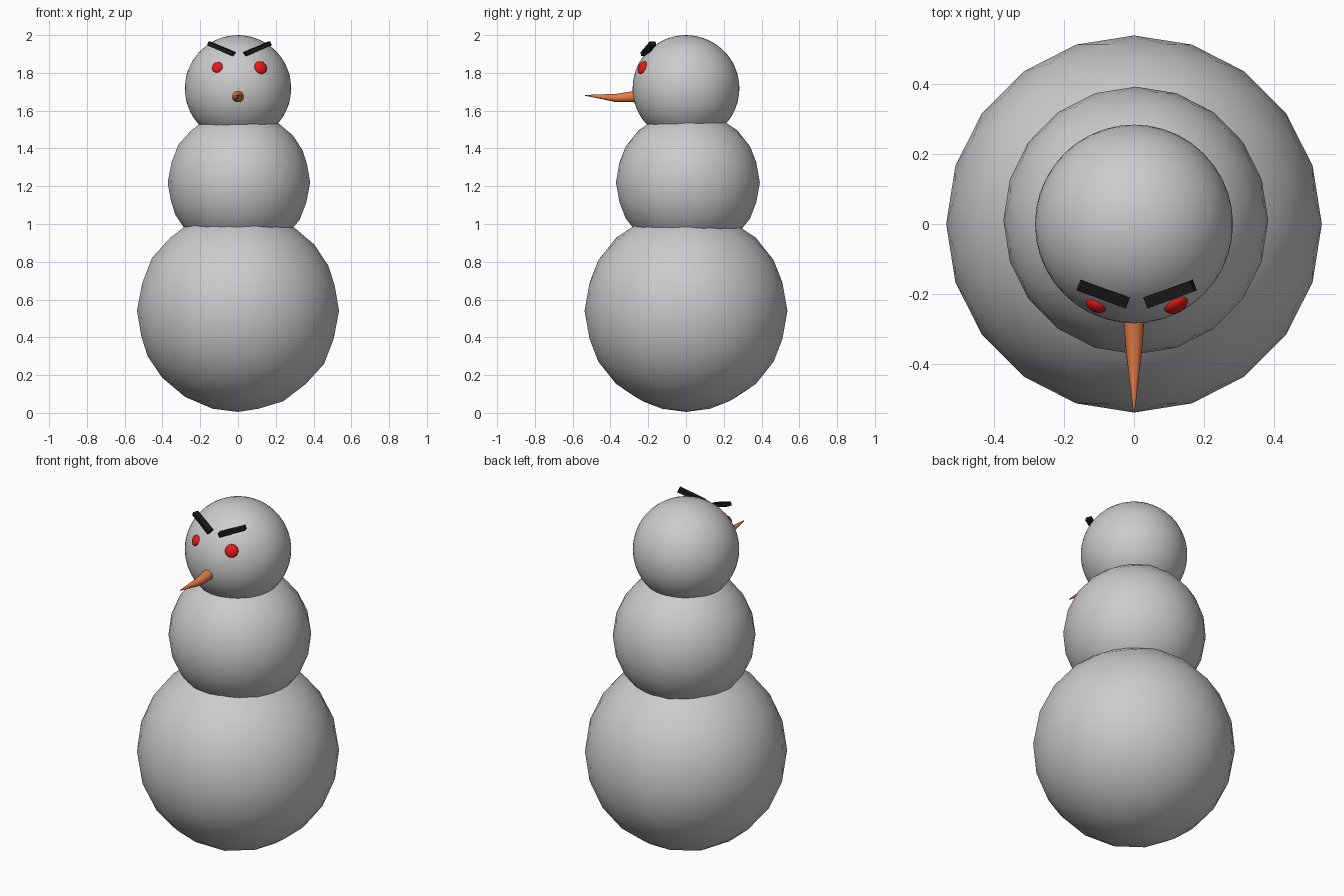
import bpy, bmesh, math
from mathutils import Vector, Matrix

if "Cube" in bpy.data.objects:
    bpy.data.objects.remove(bpy.data.objects["Cube"])


def material(name, rgb):
    m = bpy.data.materials.new(name)
    m.diffuse_color = (*rgb, 1)
    m.use_nodes = True
    m.node_tree.nodes["Principled BSDF"].inputs["Base Color"].default_value = m.diffuse_color
    return m


def finish(bm, name, mat=None, smooth_angle=None):
    bmesh.ops.recalc_face_normals(bm, faces=bm.faces)
    mesh = bpy.data.meshes.new(name)
    bm.to_mesh(mesh)
    bm.free()
    ob = bpy.data.objects.new(name, mesh)
    bpy.context.collection.objects.link(ob)
    if mat:
        mesh.materials.append(mat)
    if smooth_angle:
        bpy.ops.object.select_all(action='DESELECT')
        ob.select_set(True)
        bpy.context.view_layer.objects.active = ob
        bpy.ops.object.shade_smooth_by_angle(angle=math.radians(smooth_angle))
    return ob


def ball(name, centre, radii, detail, mat=None, rotation=Matrix.Identity(4)):
    bm = bmesh.new()
    bmesh.ops.create_icosphere(bm, subdivisions=detail, radius=1)
    bm.transform(Matrix.Translation(centre) @ rotation @ Matrix.Diagonal((*radii, 1)))
    return finish(bm, name, mat, 60)


red = material("red", (0.8, 0.01, 0.01))
black = material("black", (0.01, 0.01, 0.01))
orange = material("orange", (0.8, 0.2, 0.06))

# Stacked snowballs
head_centre = Vector((0, 0, 1.718))
ball("lower_body", (0, 0, 0.54), (0.535, 0.537, 0.535), 3)
ball("middle_body", (0.005, 0.01, 1.22), (0.377, 0.381, 0.38), 3)
ball("head", head_centre, (0.282, 0.283, 0.282), 4)

# Flattened eyes lying on the head, the right one a little larger
for side, x, r in (("left", -0.108, 0.031), ("right", 0.12, 0.036)):
    centre = Vector((x, -0.23, 1.828))
    facing = (centre - head_centre).to_track_quat('Z', 'Y').to_matrix().to_4x4()
    ball(side + "_eye", centre, (r, r, 0.019), 3, red, facing)

# Slanted eyebrows, box-shaped, set symmetrically about the face line
for side, s in (("left", -1), ("right", 1)):
    inner = Vector((0.0075 + s * 0.029, -0.224, 1.899))
    outer = Vector((0.0075 + s * 0.162, -0.175, 1.956))
    along = (outer - inner).normalized()
    depth = along.cross(Vector((0, 0, 1))).normalized()
    up = depth.cross(along)
    turn = Matrix((along, depth, up)).transposed().to_4x4()
    bm = bmesh.new()
    bmesh.ops.create_cube(bm, size=1)
    bm.transform(Matrix.Translation((inner + outer) / 2) @ turn
                 @ Matrix.Diagonal(((outer - inner).length, 0.033, 0.022, 1)))
    finish(bm, side + "_eyebrow", black)

# Carrot nose: rings (y, z, radius) with a slight bend
bm = bmesh.new()
rings = []
for y, z, r in ((-0.25, 1.676, 0.033), (-0.285, 1.674, 0.029),
                (-0.37, 1.667, 0.022), (-0.46, 1.675, 0.011), (-0.535, 1.681, 0.002)):
    rings.append([bm.verts.new((r * math.cos(a), y, z + r * math.sin(a)))
                  for a in (math.tau * i / 16 for i in range(16))])
for a, b in zip(rings, rings[1:]):
    for i in range(16):
        j = (i + 1) % 16
        bm.faces.new((a[i], a[j], b[j], b[i]))
bm.faces.new(rings[0])
bm.faces.new(rings[-1])
finish(bm, "carrot_nose", orange, 40)
